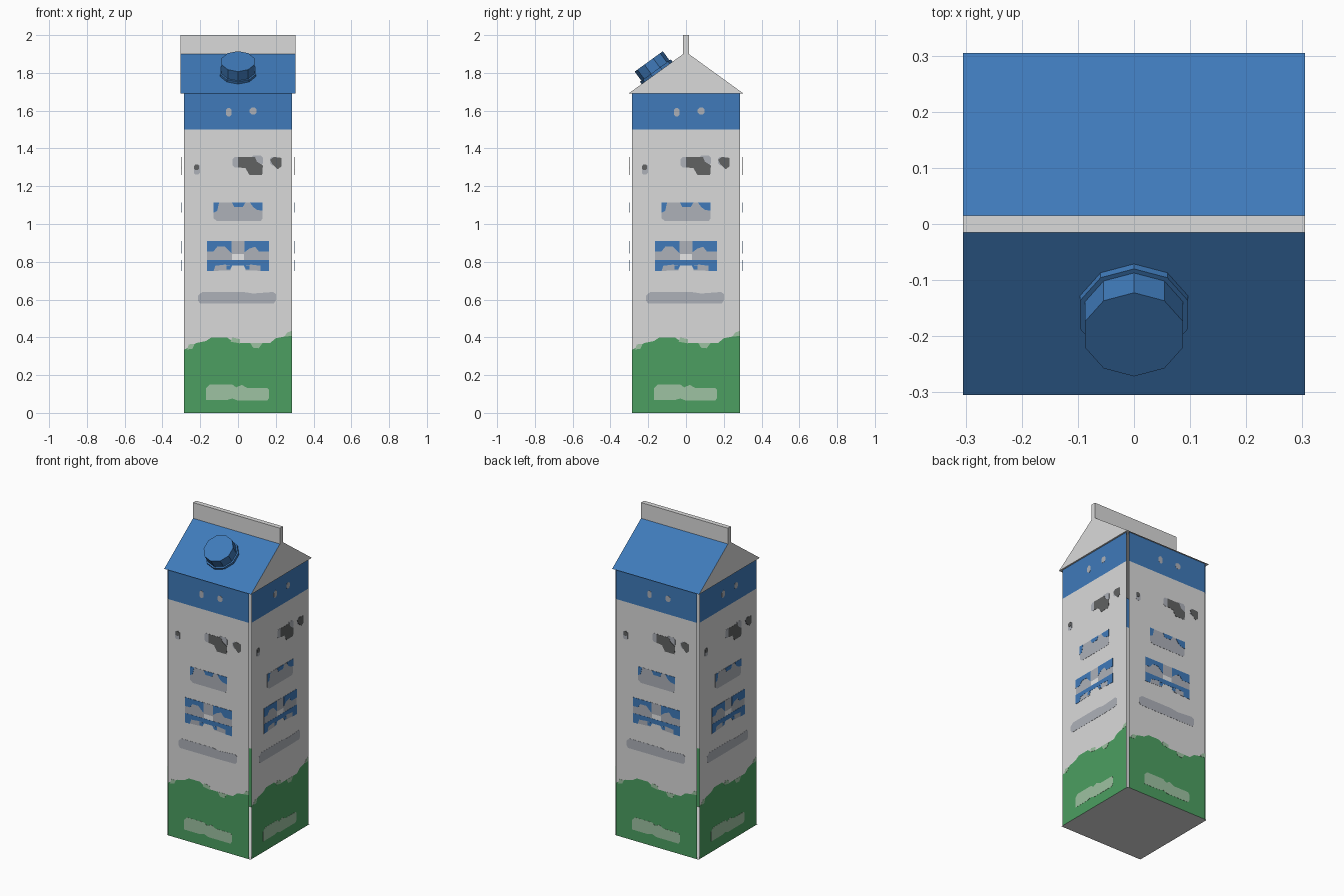
import bpy, bmesh, math
from mathutils import Matrix, Vector

if "Cube" in bpy.data.objects:
    bpy.data.objects.remove(bpy.data.objects["Cube"])

def material(name, rgb):
    m = bpy.data.materials.new(name)
    m.diffuse_color = (*rgb, 1)
    m.use_nodes = True
    m.node_tree.nodes["Principled BSDF"].inputs["Base Color"].default_value = m.diffuse_color
    return m

WHITE = material("carton_white", (0.70, 0.70, 0.70))
BLUE = material("blue", (0.050, 0.195, 0.49))
GREEN = material("green", (0.072, 0.345, 0.12))
GREY = material("cool_grey", (0.42, 0.44, 0.485))
PALE = material("pale_green", (0.34, 0.54, 0.36))
DARK = material("dark_grey", (0.12, 0.123, 0.123))
BRIGHT = material("bright_white", (0.86, 0.86, 0.86))

HALF, GAP, TOP, BAND = 0.295, 0.01, 1.69, 1.50
EAVE, RIDGE, FIN = 0.305, 1.90, 0.015

def finish(name, bm, mats):
    me = bpy.data.meshes.new(name)
    bm.to_mesh(me)
    bm.free()
    for m in mats:
        me.materials.append(m)
    ob = bpy.data.objects.new(name, me)
    bpy.context.collection.objects.link(ob)
    return ob

def face(bm, pts, mat=0):
    f = bm.faces.new([bm.verts.new(p) for p in pts])
    f.material_index = mat
    return f

def side_turns():
    return [Matrix.Rotation(k * math.pi / 2, 4, 'Z') for k in range(4)]

# Four side panels with narrow open corners: wavy green foot, white, blue band
W = HALF - GAP
wave = [(-W, .335), (-.245, .355), (-.22, .37), (-.17, .38), (-.14, .40), (-.06, .40),
        (-.03, .38), (.01, .37), (.17, .37), (.20, .395), (.25, .405), (W, .435)]
for turn, side in zip(side_turns(), ("front", "right", "back", "left")):
    bm = bmesh.new()
    def strip(u0, u1, za0, za1, zb0, zb1, mat):
        face(bm, [turn @ Vector(p) for p in ((u0, -HALF, za0), (u1, -HALF, za1),
                                             (u1, -HALF, zb1), (u0, -HALF, zb0))], mat)
    for (u0, z0), (u1, z1) in zip(wave, wave[1:]):
        strip(u0, u1, 0, 0, z0, z1, 1)
        strip(u0, u1, z0, z1, BAND, BAND, 0)
    strip(-W, W, BAND, BAND, TOP, TOP, 2)
    bmesh.ops.remove_doubles(bm, verts=bm.verts, dist=1e-5)
    finish(side + "_panel", bm, [WHITE, GREEN, BLUE])

# Floor
bm = bmesh.new()
face(bm, [(-HALF, -HALF, 0), (-HALF, HALF, 0), (HALF, HALF, 0), (HALF, -HALF, 0)])
finish("floor", bm, [WHITE])

# Printed shapes: thin plates repeated on all four sides (units of 0.01)
def bar(x0, x1, z0, z1, c=1.0):
    return [(x0 + c, z0), (x1 - c, z0), (x1, z0 + c), (x1, z1 - c),
            (x1 - c, z1), (x0 + c, z1), (x0, z1 - c), (x0, z0 + c)]

def plates(name, mat, layer, polys):
    bm = bmesh.new()
    y = -HALF - 0.0015 * layer
    for turn in side_turns():
        for poly in polys:
            f = face(bm, [turn @ Vector((u / 100, y, z / 100)) for u, z in poly])
            out = turn @ Vector((0, 0.001, 0))
            # rim back towards the panel
            n = len(f.verts)
            front = list(f.verts)
            back = [bm.verts.new(v.co + out) for v in front]
            for i in range(n):
                j = (i + 1) % n
                bm.faces.new((front[j], front[i], back[i], back[j]))
    finish(name, bm, [mat])

plates("band_dots", GREY, 1, [bar(-6.4, -3.4, 157, 161.5), bar(6.2, 9.8, 158, 161.7)])
plates("patch_shadows", GREY, 1, [
    bar(-2.8, 2, 130, 135.5), bar(7, 13.2, 131, 136.2),
    bar(-23.4, -20.2, 126.3, 131.5, .7), bar(17, 21, 131, 135.5)])
plates("dark_patches", DARK, 2, [
    [(0, 130), (4, 129.5), (6, 126), (12.8, 126), (13.2, 131), (10, 133), (9, 135.5), (0, 135.5)],
    [(18, 132), (21, 129), (23, 130.5), (23, 135), (19, 135.5), (17, 134)],
    bar(-23.2, -20.6, 128.5, 131.5, .7)])
plates("upper_label", GREY, 1, [
    [(-11, 101.5), (12, 101.5), (13, 103), (13, 111.5), (-13, 111.5), (-13, 103)]])
plates("upper_label_accents", BLUE, 2, [
    [(-13, 106), (-11, 107), (-10, 111.5), (-13, 111.5)],
    [(-2, 109), (2.5, 109), (4, 111.5), (-3.2, 111.5)],
    [(10, 107.5), (13, 107), (13, 111.5), (6.3, 111.5), (8, 109)]])
plates("middle_label", GREY, 1, [
    [(-16.5, 75), (-4, 75.5), (-3.2, 81), (-3.2, 91), (-16.5, 91)],
    [(4, 75.5), (16.5, 75), (16.5, 91), (3.2, 91), (3.2, 81)],
    bar(-3.3, 3.3, 84, 91, .2)])
plates("middle_label_gap", BRIGHT, 1, [bar(-3.2, 3.2, 80.8, 84, .2)])
plates("middle_label_accents", BLUE, 2, [
    [(-16.5, 78), (-11, 78), (-7, 78.5), (-3, 78), (3, 78), (7, 78.5), (11, 78), (16.5, 78),
     (16.5, 81), (-16.5, 81)],
    [(-16.5, 85.5), (-13, 85.5), (-11, 88), (-7, 88), (-5, 86), (-3.4, 84.5), (-3.4, 91), (-16.5, 91)],
    [(3.4, 85), (6, 87), (9, 88), (11, 85.5), (16.5, 85.5), (16.5, 91), (3.4, 91)],
    [(-16.5, 75), (-13, 75), (-12, 78), (-16.5, 78)],
    [(-6, 76), (-4, 76), (-3, 78), (-6, 78)],
    [(4, 76), (6, 76), (6, 78), (3, 78)],
    [(12, 75), (16.5, 75), (16.5, 78), (12, 78)]])
plates("lower_bar", GREY, 1, [
    [(-20, 57.8), (8, 57.8), (19, 58), (20, 59.5), (20, 63), (18.5, 64), (8, 63.2),
     (3, 64), (-19, 64), (-21.2, 62), (-21.2, 59.5)]])
plates("foot_bar", PALE, 1, [
    [(-17, 6.8), (-6, 6.8), (-3, 7.6), (0, 6.5), (15.5, 6.5), (16.5, 8), (16.5, 12), (15.5, 13.2),
     (5, 13.2), (2, 14.8), (-1, 13.5), (-3, 15), (-15, 15), (-17, 13)]])
plates("wave_highlights", PALE, 1, [
    [(-27, 33.5), (-24, 34), (-23, 36.5), (-26, 36.3)],
    [(-4, 37.7), (1, 36.8), (1, 39), (-3, 40)],
    [(6.5, 37), (8, 34.5), (11, 34.2), (13, 37)],
    [(24.5, 40.3), (28.5, 40.8), (28.5, 43.5), (26, 42.5)]])

# Gabled roof: blue slopes, white ends and underside
bm = bmesh.new()
prof = [(-EAVE, TOP), (EAVE, TOP), (FIN, RIDGE), (-FIN, RIDGE)]
base = face(bm, [(-EAVE, y, z) for y, z in prof])
ext = bmesh.ops.extrude_face_region(bm, geom=[base])
bmesh.ops.translate(bm, vec=(2 * EAVE, 0, 0),
                    verts=[v for v in ext["geom"] if isinstance(v, bmesh.types.BMVert)])
if base.is_valid and len(bm.faces) < 6:
    bm.faces.new([v for v in base.verts])
bmesh.ops.recalc_face_normals(bm, faces=bm.faces)
for f in bm.faces:
    f.normal_update()
    f.material_index = 1 if f.normal.z > 0.3 and abs(f.normal.y) > 0.3 else 0
finish("roof", bm, [WHITE, BLUE])

# Sealed top fin
bm = bmesh.new()
bmesh.ops.create_cube(bm, size=1, matrix=Matrix.Translation((0, 0, (RIDGE + 2) / 2))
                      @ Matrix.Diagonal((2 * EAVE, 2 * FIN, 2 - RIDGE, 1)))
finish("top_fin", bm, [WHITE])

# Ten-sided screw cap with a collar, standing on the front slope
bm = bmesh.new()
rings = []
for r, h in ((.101, 0), (.101, .015), (.092, .015), (.092, .075)):
    rings.append([bm.verts.new((r * math.cos(a), r * math.sin(a), h))
                  for a in (math.pi / 2 + i * math.pi / 5 for i in range(10))])
for lo, hi in zip(rings, rings[1:]):
    for i in range(10):
        j = (i + 1) % 10
        bm.faces.new((lo[i], lo[j], hi[j], hi[i]))
bm.faces.new(rings[-1])
bm.faces.new(rings[0][::-1])
cap = finish("screw_cap", bm, [BLUE])
cap.location = (0, -0.153, 1.80)
cap.rotation_euler = (math.atan2(RIDGE - TOP, EAVE - FIN), 0, 0)
